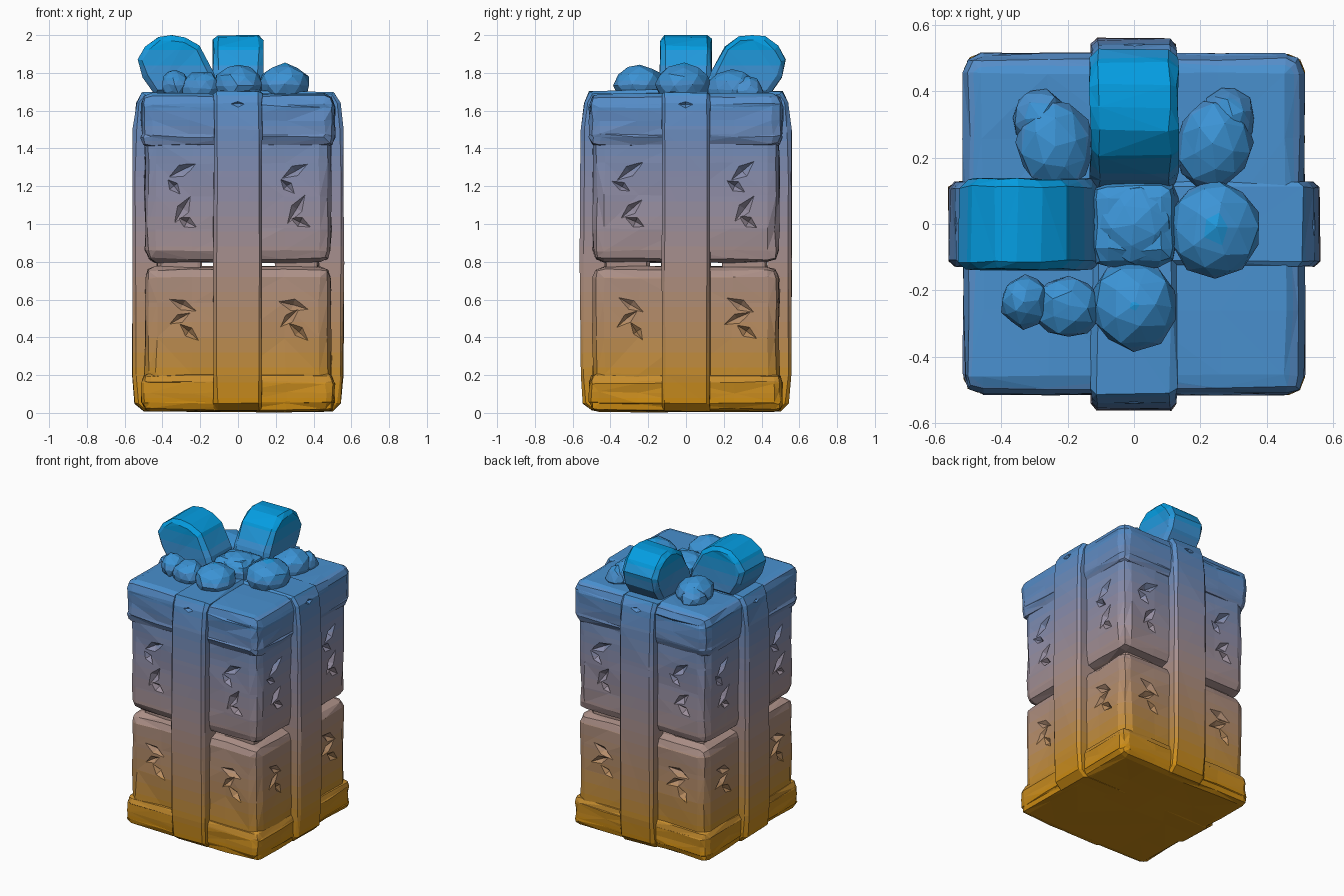
import bpy, bmesh, random
from math import pi, radians
from mathutils import Matrix, Vector

if "Cube" in bpy.data.objects:
    bpy.data.objects.remove(bpy.data.objects["Cube"])

random.seed(4)


def finish(bm, name, jitter=0.006):
    # slight hand-cut irregularity, then flat triangles
    for v in bm.verts:
        v.co += Vector([random.uniform(-jitter, jitter) for _ in range(3)])
        v.co.z = min(v.co.z, 2.0)
    bmesh.ops.recalc_face_normals(bm, faces=bm.faces)
    bmesh.ops.triangulate(bm, faces=bm.faces)
    me = bpy.data.meshes.new(name)
    bm.to_mesh(me)
    bm.free()
    ob = bpy.data.objects.new(name, me)
    bpy.context.collection.objects.link(ob)
    return ob


def soft_box(name, half, z0, z1, bevel, center=(0, 0), cuts=3):
    bm = bmesh.new()
    bmesh.ops.create_cube(bm, size=2, matrix=Matrix.Translation((*center, (z0 + z1) / 2))
                          @ Matrix.Diagonal((half, half, (z1 - z0) / 2, 1)))
    if cuts:
        bmesh.ops.subdivide_edges(bm, edges=bm.edges[:], cuts=cuts, use_grid_fill=True)
    sharp = [e for e in bm.edges if e.calc_face_angle(0) > 1]
    bmesh.ops.bevel(bm, geom=sharp, offset=bevel, segments=2, profile=0.5, affect='EDGES')
    return finish(bm, name)


def extrude_profile(name, pts, half_width, turn, bevel=0.025):
    # profile in (distance, height), extruded sideways, turned about z
    bm = bmesh.new()
    sides = [[bm.verts.new((r, s * half_width, z)) for r, z in pts] for s in (-1, 1)]
    for s in sides:
        bm.faces.new(s)
    n = len(pts)
    for i in range(n):
        j = (i + 1) % n
        bm.faces.new((sides[0][i], sides[0][j], sides[1][j], sides[1][i]))
    rims = [e for e in bm.edges if any(len(f.verts) == n for f in e.link_faces)]
    bmesh.ops.bevel(bm, geom=rims, offset=bevel, segments=1, affect='EDGES')
    bmesh.ops.rotate(bm, verts=bm.verts, matrix=Matrix.Rotation(turn, 3, 'Z'))
    return finish(bm, name, 0.005)


def ribbon_ring(name, turn, top):
    # closed band wrapped round the stack
    outer = [(0.50, 0.01), (0.545, 0.05), (0.557, 0.2), (0.560, 0.8), (0.560, 1.25),
             (0.556, 1.5), (0.54, 1.64), (0.51, top - 0.01), (0.2, top)]
    inner = [(0.46, 0.05), (0.46, 0.1), (0.43, 0.3), (0.43, 0.8), (0.43, 1.25),
             (0.43, 1.5), (0.43, 1.56), (0.42, 1.60), (0.2, 1.61)]
    bm = bmesh.new()
    rings = []
    for prof, w in ((outer, 0.11), (outer, 0.128), (inner, 0.128)):
        inset = 0.018 if w == 0.128 and prof is outer else 0
        loop = [(r - inset, z) for r, z in prof] + [(-r + inset, z) for r, z in reversed(prof)]
        if inset:
            loop = [(r, min(z, top - 0.02)) for r, z in loop]
        for s in (-1, 1):
            rings.append([bm.verts.new((r, s * w, z)) for r, z in loop])
    # order: crown, shoulders, inside, back round to crown
    order = [rings[i] for i in (0, 1, 3, 5, 4, 2)]
    n = len(order[0])
    for k in range(6):
        a, b = order[k], order[(k + 1) % 6]
        for i in range(n):
            j = (i + 1) % n
            bm.faces.new((a[i], a[j], b[j], b[i]))
    bmesh.ops.rotate(bm, verts=bm.verts, matrix=Matrix.Rotation(turn, 3, 'Z'))
    return finish(bm, name, 0.004)


def blob(name, loc, radii, spin=0):
    bm = bmesh.new()
    bmesh.ops.create_icosphere(bm, subdivisions=2, radius=1,
                               matrix=Matrix.Translation(loc)
                               @ Matrix.Rotation(radians(spin), 4, 'Z')
                               @ Matrix.Diagonal((*radii, 1)))
    return finish(bm, name, 0.007)


def carve(ob, spots):
    # diamond gouges repeated on all four sides; spots = (x, z, length, width, tilt)
    bm = bmesh.new()
    for k in range(4):
        for x, z, a, b, tilt in spots:
            m = (Matrix.Rotation(k * pi / 2, 4, 'Z')
                 @ Matrix.Translation((x, -0.557 if abs(x) < 0.1 else -0.495, z))
                 @ Matrix.Rotation(radians(tilt + random.uniform(-12, 12) * (abs(x) > 0.1)), 4, 'Y')
                 @ Matrix.Diagonal((a, 0.035, b, 1)))
            bmesh.ops.create_uvsphere(bm, u_segments=4, v_segments=2, radius=1, matrix=m)
    cutter = finish(bm, "gouge_cutter", 0.003)
    cutter.hide_render = True
    mod = ob.modifiers.new("gouges", 'BOOLEAN')
    mod.operation, mod.solver, mod.object = 'DIFFERENCE', 'EXACT', cutter
    mod.use_self = True
    dg = bpy.context.evaluated_depsgraph_get()
    me = bpy.data.meshes.new_from_object(ob.evaluated_get(dg))
    ob.modifiers.clear()
    ob.data = me
    bpy.data.objects.remove(cutter)


# boxes
lower = soft_box("lower_box", 0.492, 0.02, 0.775, 0.06)
upper = soft_box("upper_box", 0.492, 0.798, 1.50, 0.06)
soft_box("base_rim", 0.51, 0.006, 0.21, 0.045)
soft_box("lid", 0.512, 1.405, 1.69, 0.055)
for sx in (-1, 1):
    for sy in (-1, 1):
        soft_box("spacer", 0.115, 0.70, 0.87, 0.02, (sx * 0.31, sy * 0.31), 0)

# carved decoration
carve(upper, [(s * 0.30 + dx, z, a, b, t) for s in (-1, 1) for dx, z, a, b, t in
              ((0.00, 1.28, 0.09, 0.035, -35), (-0.04, 1.20, 0.06, 0.03, 40),
               (0.01, 1.08, 0.09, 0.035, -50), (0.03, 1.01, 0.06, 0.03, 30))])
carve(lower, [(s * 0.29 + dx, z, a, b, t) for s in (-1, 1) for dx, z, a, b, t in
              ((0.00, 0.57, 0.09, 0.035, 25), (-0.02, 0.50, 0.08, 0.03, -35),
               (0.03, 0.43, 0.07, 0.03, 45))])

# ribbons, with a small slit near the top of each face
ribbon_x = ribbon_ring("ribbon_across", 0, 1.705)
ribbon_y = ribbon_ring("ribbon_front_back", pi / 2, 1.71)
for r in (ribbon_x, ribbon_y):
    carve(r, [(0.0, 1.635, 0.07, 0.03, 0)])

# large bow loops: back and left
loop = [(0.10, 1.68), (0.13, 1.80), (0.205, 1.94), (0.28, 1.99), (0.35, 2.0), (0.42, 1.995),
        (0.49, 1.94), (0.53, 1.87), (0.505, 1.78), (0.44, 1.68)]
extrude_profile("bow_loop_back", loop, 0.132, pi / 2)
extrude_profile("bow_loop_left", loop, 0.137, pi)

# knot and small bow puffs
soft_box("bow_knot", 0.128, 1.62, 1.80, 0.05, cuts=1)
blob("bow_knot_crown", (0, 0, 1.75), (0.13, 0.13, 0.075), 45)
blob("puff_right", (0.245, -0.015, 1.735), (0.14, 0.145, 0.115))
blob("puff_front", (0, -0.245, 1.735), (0.13, 0.135, 0.11))
blob("puff_front_left", (-0.20, -0.25, 1.72), (0.105, 0.095, 0.09))
blob("puff_far_left", (-0.33, -0.235, 1.735), (0.075, 0.08, 0.08))
for s in (-1, 1):
    blob("puff_rear", (s * 0.24, 0.24, 1.71), (0.12, 0.14, 0.105), -s * 15)
    blob("puff_rear_tip", (s * 0.29, 0.325, 1.70), (0.075, 0.085, 0.08), s * 20)

# colour fade by height: amber at the foot, mauve in the middle, blue on top
STOPS = [(0.0, (205, 138, 20)), (0.15, (200, 140, 40)), (0.45, (182, 139, 98)),
         (0.8, (168, 142, 138)), (1.2, (140, 140, 168)), (1.6, (92, 138, 196)),
         (1.8, (62, 146, 212)), (2.0, (0, 158, 228))]
BANDS = 25


def fade(z):
    for (z0, c0), (z1, c1) in zip(STOPS, STOPS[1:]):
        if z <= z1:
            t = (z - z0) / (z1 - z0)
            return [((a + (b - a) * t) / 255) ** 2.2 for a, b in zip(c0, c1)]


mats = []
for i in range(BANDS):
    m = bpy.data.materials.new("fade_%02d" % i)
    m.diffuse_color = (*fade((i + 0.5) * 2 / BANDS), 1)
    m.use_nodes = True
    m.node_tree.nodes["Principled BSDF"].inputs["Base Color"].default_value = m.diffuse_color
    mats.append(m)
for ob in bpy.context.collection.objects:
    bm = bmesh.new()
    bm.from_mesh(ob.data)
    for i in range(1, BANDS):
        bmesh.ops.bisect_plane(bm, geom=bm.verts[:] + bm.edges[:] + bm.faces[:],
                               plane_co=(0, 0, i * 2 / BANDS), plane_no=(0, 0, 1))
    ob.data.materials.clear()
    for m in mats:
        ob.data.materials.append(m)
    for f in bm.faces:
        z = f.calc_center_median().z
        f.material_index = max(0, min(BANDS - 1, int(z * BANDS / 2)))
        f.smooth = False
    bm.to_mesh(ob.data)
    bm.free()
